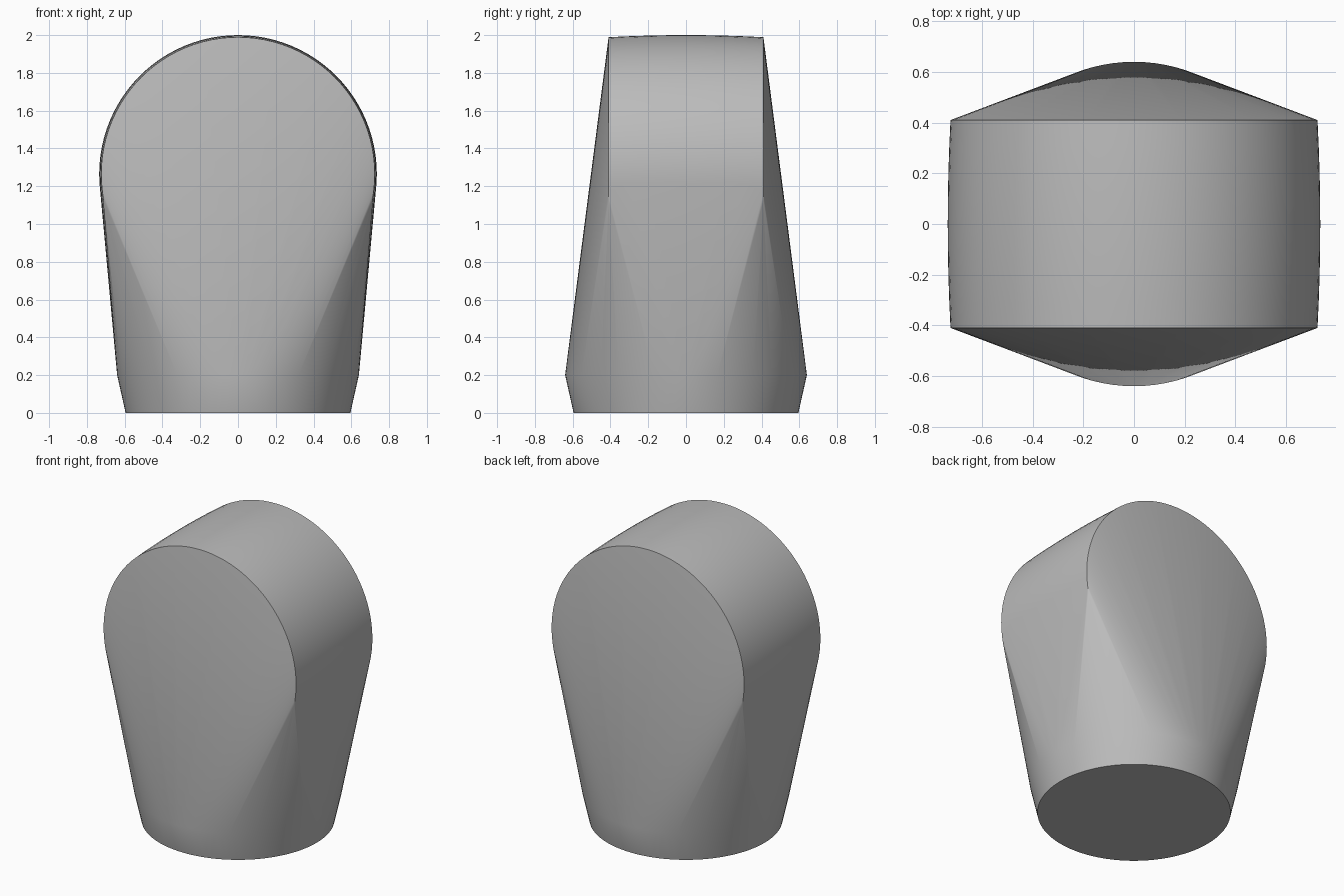
import bpy, bmesh
from math import sin, cos, tau, radians

SEGMENTS = 96

if "Cube" in bpy.data.objects:
    bpy.data.objects.remove(bpy.data.objects["Cube"], do_unlink=True)

# Plain grey material
grey = bpy.data.materials.new("plain_grey")
grey.use_nodes = True
colour = (0.5, 0.5, 0.5, 1)
grey.diffuse_color = colour
grey.node_tree.nodes["Principled BSDF"].inputs["Base Color"].default_value = colour

bm = bmesh.new()


def ring(radius, place):
    """Add a circle of points, placed in space by a function of its two axes."""
    for i in range(SEGMENTS):
        a = tau * i / SEGMENTS
        bm.verts.new(place(radius * cos(a), radius * sin(a)))


# Round foot: two level circles
for radius, height in ((0.595, 0), (0.64, 0.2)):
    ring(radius, lambda u, v: (u, v, height))

# Rounded head: a slightly crowned drum lying front to back
HALF_DEPTH, HEAD_RADIUS, CROWN = 0.41, 0.735, 0.011
for step in range(-4, 5):
    t = step / 4
    ring(HEAD_RADIUS - CROWN * t * t,
         lambda u, v: (u, t * HALF_DEPTH, v + 2 - HEAD_RADIUS))

# Skin stretched from foot to head
hull = bmesh.ops.convex_hull(bm, input=bm.verts)
loose = {g for g in hull["geom_interior"] + hull["geom_unused"]
         if isinstance(g, bmesh.types.BMVert) and g.is_valid}
bmesh.ops.delete(bm, geom=list(loose), context="VERTS")
bmesh.ops.delete(bm, geom=[v for v in bm.verts if not v.link_faces], context="VERTS")
bmesh.ops.dissolve_limit(bm, angle_limit=radians(0.1), verts=bm.verts, edges=bm.edges)
bmesh.ops.recalc_face_normals(bm, faces=bm.faces)

mesh = bpy.data.meshes.new("tapered_body")
bm.to_mesh(mesh)
bm.free()
mesh.materials.append(grey)
body = bpy.data.objects.new("tapered_body", mesh)
bpy.context.collection.objects.link(body)

# Smooth sides with crisp rims
bpy.ops.object.select_all(action="DESELECT")
body.select_set(True)
bpy.context.view_layer.objects.active = body
bpy.ops.object.shade_smooth_by_angle(angle=radians(30))
